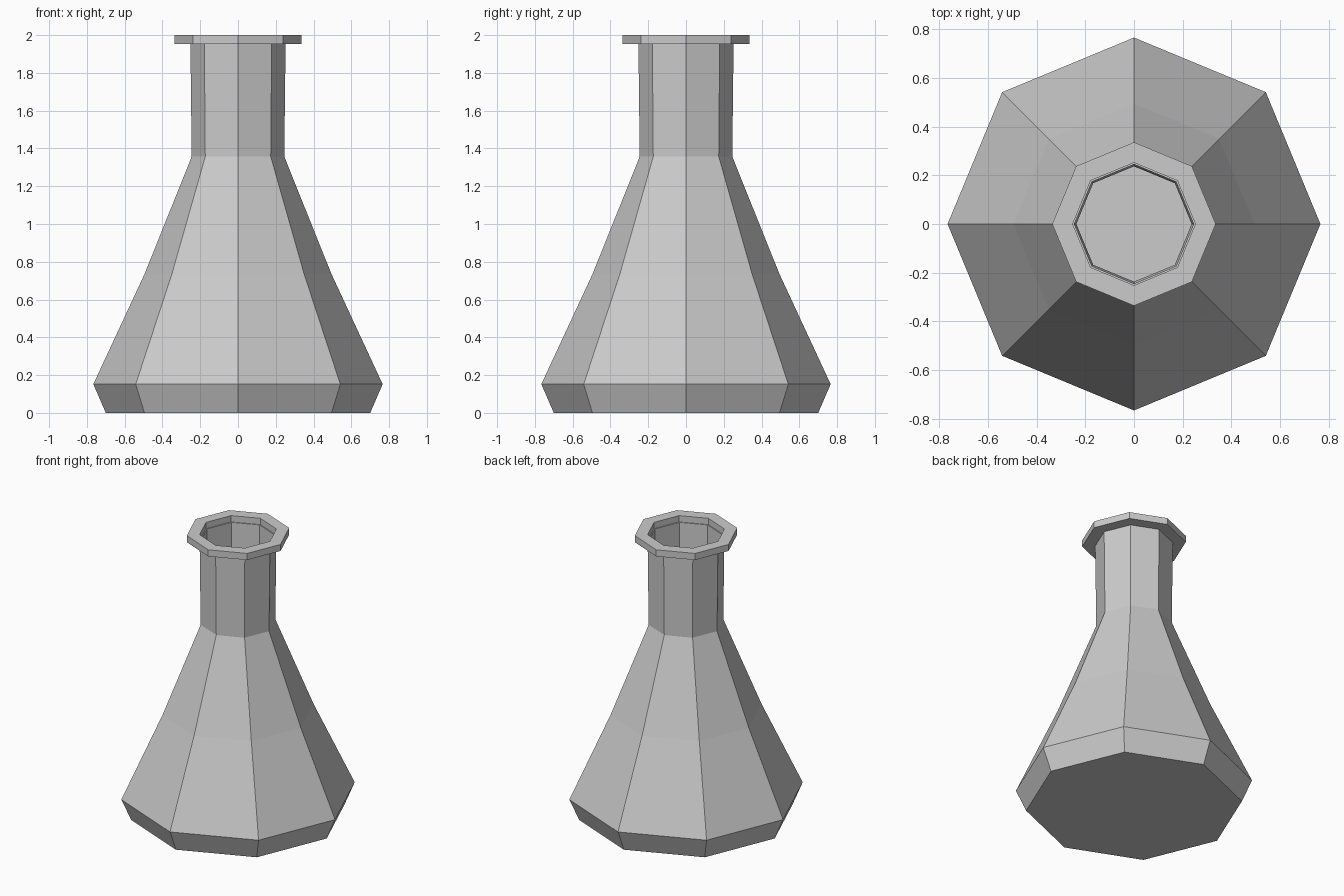
import bpy, bmesh
from math import cos, sin, pi

if "Cube" in bpy.data.objects:
    bpy.data.objects.remove(bpy.data.objects["Cube"])

SIDES = 8


def lathe(name, profile, loop=False):
    """Spin (radius, z) points into a flat-sided part; open ends are capped."""
    bm = bmesh.new()
    rings = [[bm.verts.new((r * cos(2 * pi * i / SIDES), r * sin(2 * pi * i / SIDES), z))
              for i in range(SIDES)] for r, z in profile]
    pairs = list(zip(rings, rings[1:]))
    if loop:
        pairs.append((rings[-1], rings[0]))
    for a, b in pairs:
        for i in range(SIDES):
            j = (i + 1) % SIDES
            bm.faces.new((a[i], a[j], b[j], b[i]))
    if not loop:
        bm.faces.new(rings[0])
        bm.faces.new(rings[-1])
    bmesh.ops.recalc_face_normals(bm, faces=bm.faces)
    mesh = bpy.data.meshes.new(name)
    bm.to_mesh(mesh)
    bm.free()
    obj = bpy.data.objects.new(name, mesh)
    bpy.context.collection.objects.link(obj)
    return obj


# Hollow flask body: outer wall up, thin lip, inner wall back down to the floor
outer = [(0.70, 0), (0.766, 0.152), (0.495, 0.735), (0.245, 1.357), (0.252, 1.955)]
inner = [(0.245, 1.955), (0.237, 1.357), (0.484, 0.73), (0.752, 0.154), (0.692, 0.012)]
lathe("flask_body", outer + inner)

# Collar around the mouth
lathe("mouth_rim", [(0.252, 1.953), (0.336, 1.953), (0.336, 2.0), (0.252, 2.0)], loop=True)
